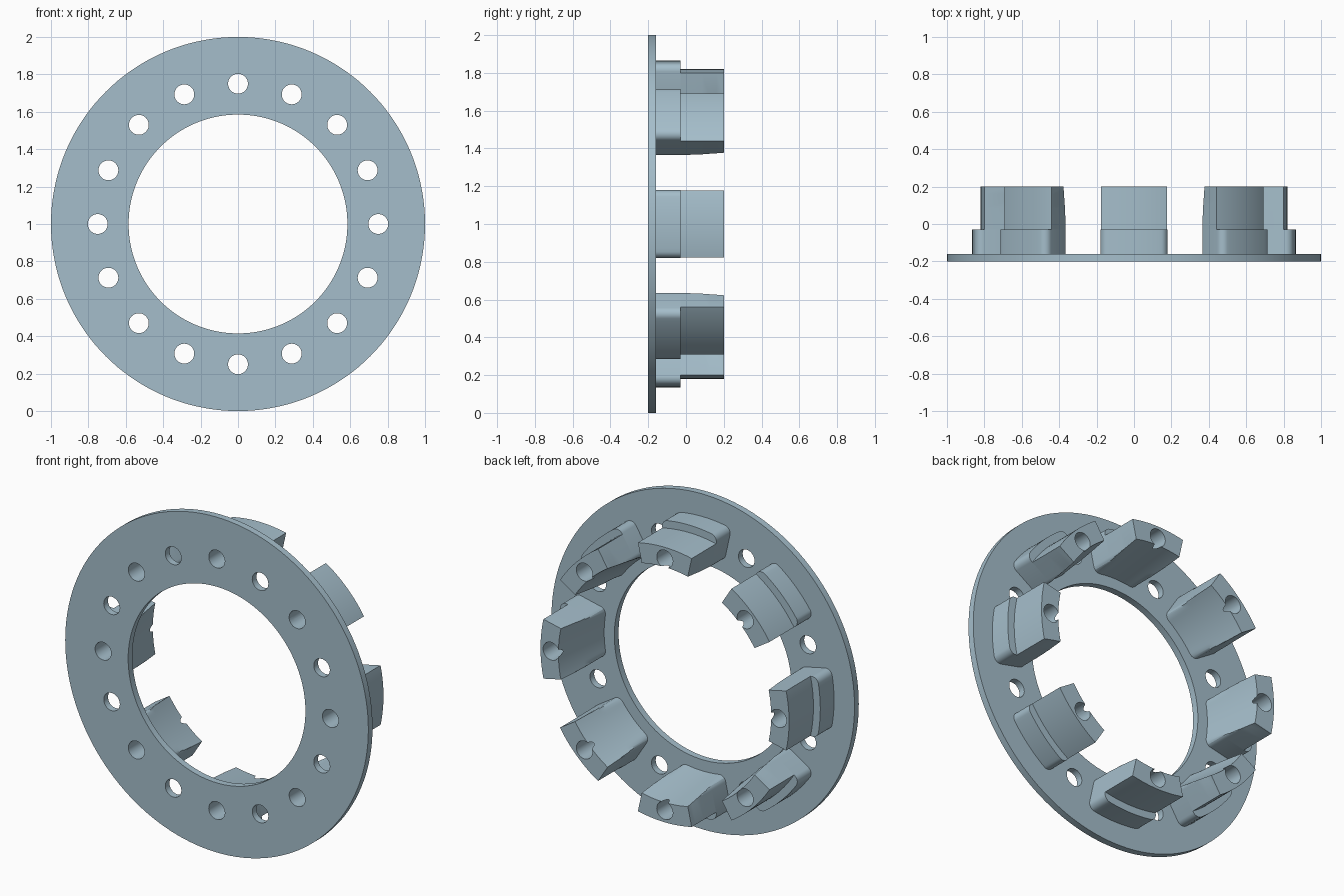
import bpy, bmesh, math
from mathutils import Matrix, Vector

if "Cube" in bpy.data.objects:
    bpy.data.objects.remove(bpy.data.objects["Cube"])

STEEL = bpy.data.materials.new("blue_grey_steel")
STEEL.diffuse_color = (0.376, 0.515, 0.597, 1)
STEEL.use_nodes = True
STEEL.node_tree.nodes["Principled BSDF"].inputs["Base Color"].default_value = STEEL.diffuse_color
AXIS_Z = 1.0            # height of the ring axis
FRONT, BACK, STEP, END = -0.2, -0.16, -0.03, 0.2
HALF = math.radians(12.5)


def finish(name, bm, smooth_mat=True):
    bmesh.ops.recalc_face_normals(bm, faces=bm.faces)
    me = bpy.data.meshes.new(name)
    bm.to_mesh(me)
    bm.free()
    me.materials.append(STEEL)
    ob = bpy.data.objects.new(name, me)
    bpy.context.collection.objects.link(ob)
    return ob


def drill_and_shade(ob, cutter):
    bpy.ops.object.select_all(action='DESELECT')
    ob.select_set(True)
    bpy.context.view_layer.objects.active = ob
    mod = ob.modifiers.new("holes", 'BOOLEAN')
    mod.operation, mod.solver, mod.object = 'DIFFERENCE', 'EXACT', cutter
    bpy.ops.object.modifier_apply(modifier=mod.name)
    bpy.ops.object.shade_smooth_by_angle(angle=math.radians(20))


def loft(bm, loops, closed=False):
    """Join equal-length vertex loops with quads; optionally back to the first."""
    n = len(loops[0])
    pairs = list(zip(loops, loops[1:])) + ([(loops[-1], loops[0])] if closed else [])
    for a, b in pairs:
        for i in range(n):
            j = (i + 1) % n
            bm.faces.new((a[i], a[j], b[j], b[i]))


def polar(r, a, y):
    return Vector((r * math.cos(a), y, AXIS_Z + r * math.sin(a)))


# Cutter: sixteen bolt holes on one pitch circle
bm = bmesh.new()
for k in range(16):
    c = polar(0.75, k * math.tau / 16, 0)
    bmesh.ops.create_cone(bm, cap_ends=True, segments=40, radius1=0.053, radius2=0.053, depth=0.8,
                          matrix=Matrix.Translation(c) @ Matrix.Rotation(math.pi / 2, 4, 'X'))
holes = finish("bolt_hole_cutter", bm)
holes.hide_render = True
holes.hide_viewport = False

# Flat ring plate
bm = bmesh.new()
N = 144
loft(bm, [[bm.verts.new(polar(r, i * math.tau / N, y)) for i in range(N)]
          for r, y in ((1, FRONT), (1, BACK), (0.585, BACK), (0.585, FRONT))], closed=True)
drill_and_shade(finish("ring_plate", bm), holes)


# Block outline: ring sector with filleted corners, as (radius, angle) pairs
def sector(r_in, r_out, f):
    half = []
    for rc, a0 in ((r_in + f, math.pi), (r_out - f, math.pi / 2)):
        off = HALF - math.asin(f / rc)
        for i in range(9):
            t = off + a0 - i * math.pi / 16 * 2 / 2
            x = rc * math.cos(off) + f * math.cos(t)
            z = rc * math.sin(off) + f * math.sin(t)
            half.append((math.hypot(x, z), math.atan2(z, x)))
    inner, outer = half[0][1], half[-1][1]
    arc_out = [(r_out, outer * (1 - i / 8)) for i in range(1, 16)]
    arc_in = [(r_in, -inner * (1 - i / 8)) for i in range(1, 16)]
    return half + arc_out + [(r, -a) for r, a in reversed(half)] + arc_in


OUTLINE = sector(0.652, 0.865, 0.04)


# Mounting blocks: stepped on the outside, tapered on the inside
def block(angle):
    bm = bmesh.new()
    levels = [(BACK, 1), (STEP, 1)] + [(STEP + (END - STEP) * i / 6, 0.82) for i in range(7)]
    loops = []
    for y, limit in levels:
        cone = 0.652 + 0.05 * (y - BACK) / (END - BACK)
        loops.append([bm.verts.new(polar(min(max(r, cone), limit), a + angle, y)) for r, a in OUTLINE])
    loft(bm, loops)
    bm.faces.new(loops[0])
    bm.faces.new(loops[-1])
    bmesh.ops.remove_doubles(bm, verts=bm.verts, dist=1e-5)
    return finish("mounting_block", bm)


for k in range(8):
    drill_and_shade(block(k * math.tau / 8), holes)

bpy.data.objects.remove(holes)
